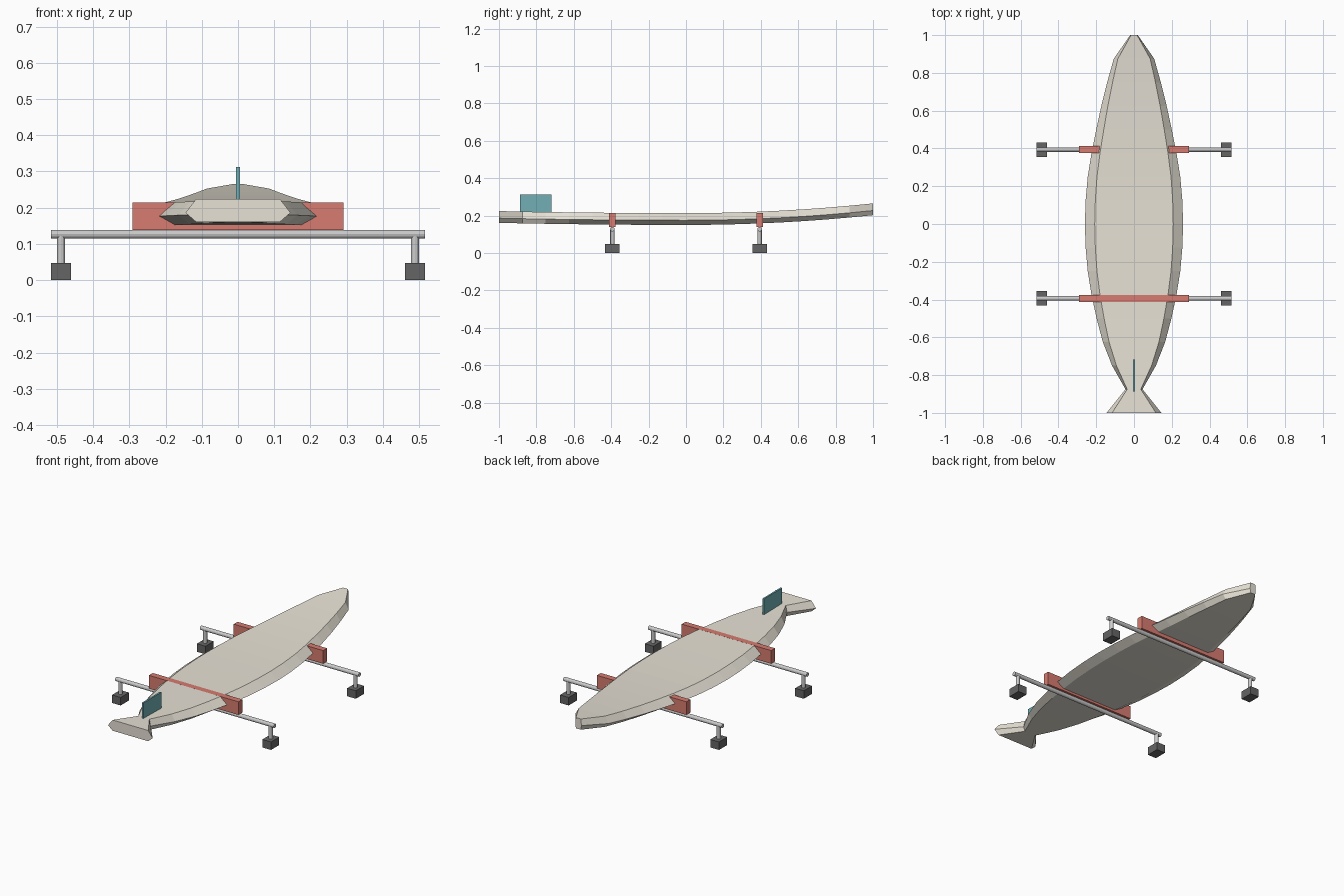
import bpy, bmesh
from mathutils import Vector

if "Cube" in bpy.data.objects:
    bpy.data.objects.remove(bpy.data.objects["Cube"])


def material(name, rgb):
    m = bpy.data.materials.new(name)
    m.diffuse_color = (*rgb, 1)
    m.use_nodes = True
    m.node_tree.nodes["Principled BSDF"].inputs["Base Color"].default_value = m.diffuse_color
    return m


CREAM = material("cream", (0.80, 0.76, 0.67))
RED = material("red", (0.68, 0.20, 0.16))
TEAL = material("teal", (0.17, 0.43, 0.47))
STEEL = material("steel", (0.58, 0.58, 0.58))
RUBBER = material("rubber", (0.13, 0.13, 0.13))


def add_object(name, bm, mat):
    bmesh.ops.recalc_face_normals(bm, faces=bm.faces)
    me = bpy.data.meshes.new(name)
    bm.to_mesh(me)
    bm.free()
    me.materials.append(mat)
    ob = bpy.data.objects.new(name, me)
    bpy.context.collection.objects.link(ob)
    return ob


def box(name, lo, hi, mat):
    lo, hi = Vector(lo), Vector(hi)
    bm = bmesh.new()
    bmesh.ops.create_cube(bm, size=1)
    for v in bm.verts:
        v.co = (lo + hi) / 2 + v.co * (hi - lo)
    return add_object(name, bm, mat)


def rod(name, a, b, r, mat, sides=12):
    a, b = Vector(a), Vector(b)
    bm = bmesh.new()
    bmesh.ops.create_cone(bm, segments=sides, radius1=r, radius2=r,
                          depth=(b - a).length, cap_ends=True)
    q = (b - a).to_track_quat('Z', 'Y')
    for v in bm.verts:
        v.co = (a + b) / 2 + q @ v.co
    return add_object(name, bm, mat)


# Board: six-sided section lofted from fishtail to nose
half_widths = [.145, .045, .116, .165, .198, .225, .245, .256, .26,
               .256, .245, .225, .2, .173, .142, .107, .02]
bm = bmesh.new()
rings = []
for i, w in enumerate(half_widths):
    y = -1 + i * 0.125
    bottom = 0.15 + (0.052 if y > 0 else 0.011) * y * y
    mid, top = bottom + 0.025, bottom + 0.063
    section = [(-.8 * w, bottom), (.8 * w, bottom), (w, mid),
               (.8 * w, top), (-.8 * w, top), (-w, mid)]
    rings.append([bm.verts.new((x, y, z)) for x, z in section])
for a, b in zip(rings, rings[1:]):
    for k in range(6):
        n = (k + 1) % 6
        bm.faces.new((a[k], a[n], b[n], b[k]))
bm.faces.new(rings[0])
bm.faces.new(rings[-1])
add_object("board", bm, CREAM)

# Tail fin
box("fin", (-.005, -.887, .205), (.005, -.718, .312), TEAL)

# Two roof bars, each with cradle, posts and feet
for end, y in (("rear", -.394), ("front", .394)):
    rod(end + "_bar", (-.516, y, .127), (.516, y, .127), .012, STEEL)
    box(end + "_cradle", (-.291, y - .018, .138), (.291, y + .018, .215), RED)
    for side, s in (("left", -1), ("right", 1)):
        x = s * .489
        rod(f"{end}_{side}_post", (x, y, .04), (x, y, .125), .011, STEEL)
        box(f"{end}_{side}_foot", (x - .028, y - .038, 0),
            (x + .028, y + .038, .047), RUBBER)
